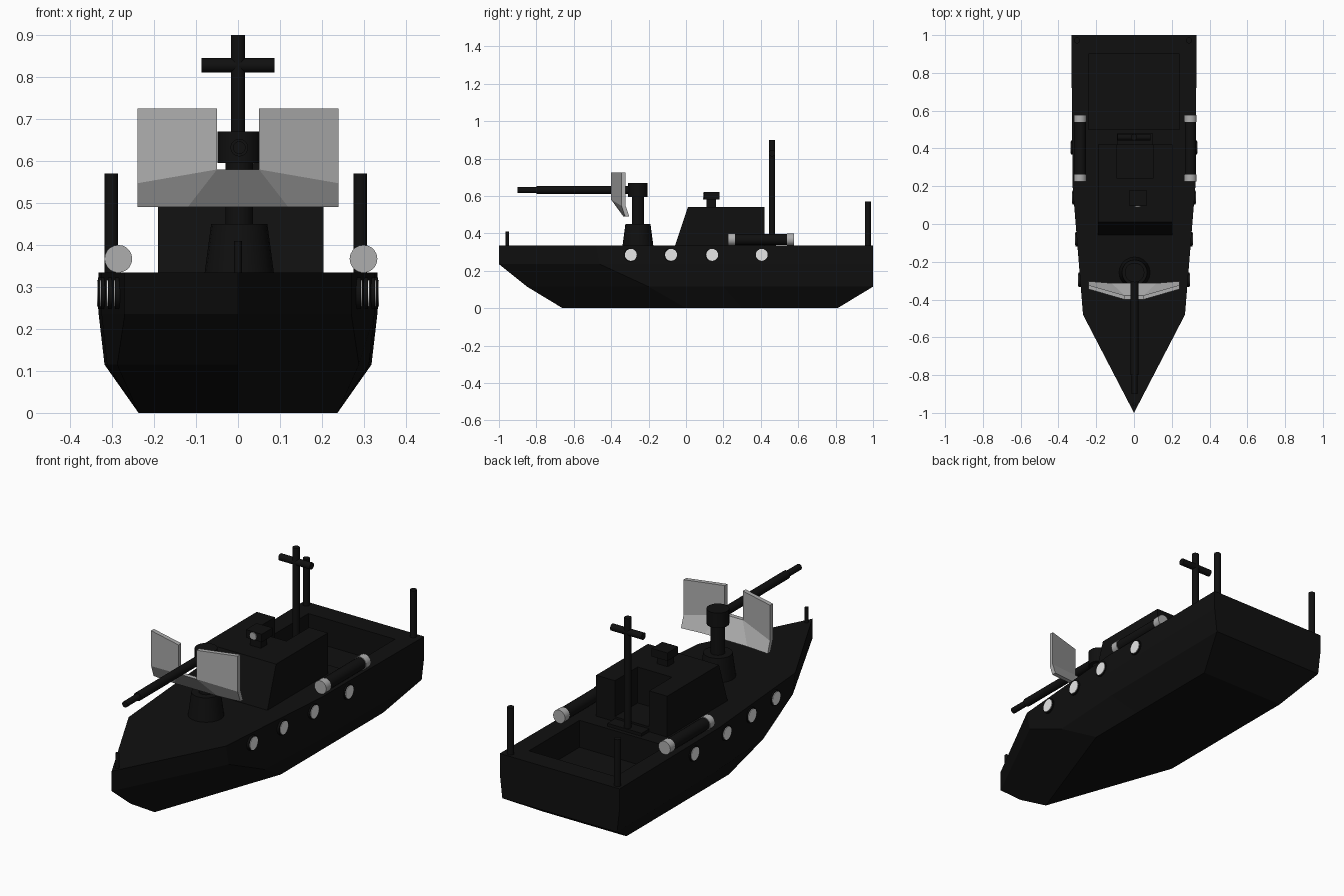
import bpy, bmesh, math
from mathutils import Vector

if "Cube" in bpy.data.objects:
    bpy.data.objects.remove(bpy.data.objects["Cube"])


def material(name, v):
    m = bpy.data.materials.new(name)
    m.diffuse_color = (v, v, v, 1)
    m.use_nodes = True
    m.node_tree.nodes["Principled BSDF"].inputs["Base Color"].default_value = m.diffuse_color
    return m


BLACK = material("black paint", 0.005)
GREY = material("light grey metal", 0.42)
WHITE = material("white glass", 0.8)


def make(name, verts, faces, mat):
    me = bpy.data.meshes.new(name)
    me.from_pydata(verts, [], faces)
    bm = bmesh.new()
    bm.from_mesh(me)
    bmesh.ops.recalc_face_normals(bm, faces=bm.faces)
    bm.to_mesh(me)
    bm.free()
    me.materials.append(mat)
    ob = bpy.data.objects.new(name, me)
    bpy.context.collection.objects.link(ob)
    return ob


def loft(name, rings, mat):
    """Closed solid through rings of equal point count."""
    n = len(rings[0])
    verts = [p for r in rings for p in r]
    faces = [list(range(n)), list(range(n * (len(rings) - 1), n * len(rings)))]
    for k in range(len(rings) - 1):
        for i in range(n):
            j = (i + 1) % n
            faces.append([k * n + i, k * n + j, k * n + n + j, k * n + n + i])
    return make(name, verts, faces, mat)


def box(name, x0, x1, y0, y1, z0, z1, mat=BLACK):
    return loft(name, [[(x0, y0, z), (x1, y0, z), (x1, y1, z), (x0, y1, z)]
                       for z in (z0, z1)], mat)


def rod(name, a, b, r1, r2=None, mat=BLACK, n=20):
    """Cylinder or cone between two points."""
    a, b = Vector(a), Vector(b)
    q = (b - a).to_track_quat('Z', 'Y')
    rings = []
    for c, r in ((a, r1), (b, r1 if r2 is None else r2)):
        rings.append([c + q @ Vector((r * math.cos(t), r * math.sin(t), 0))
                      for t in (2 * math.pi * i / n for i in range(n))])
    ob = loft(name, rings, mat)
    bpy.ops.object.select_all(action='DESELECT')
    ob.select_set(True)
    bpy.context.view_layer.objects.active = ob
    bpy.ops.object.shade_smooth_by_angle()
    return ob


def cut(target, cutter):
    m = target.modifiers.new("cut", 'BOOLEAN')
    m.operation = 'DIFFERENCE'
    m.object = cutter
    m.solver = 'EXACT'
    cutter.hide_render = True
    cutter.hide_viewport = True
    cutter.display_type = 'WIRE'


# Hull: each level is z, bow y, then (y, half width) stations to the stern
levels = [
    (0.0, -0.66, [(0.0, 0.237), (0.3, 0.237), (0.81, 0.237)]),
    (0.115, -0.85, [(-0.2, 0.288), (0.2, 0.312), (1.0, 0.318)]),
    (0.235, -1.0, [(-0.46, 0.27), (0.2, 0.325), (1.0, 0.332)]),
    (0.335, -1.0, [(-0.48, 0.27), (0.2, 0.325), (1.0, 0.332)]),
]
rings = []
for z, bow, side in levels:
    rings.append([(0, bow, z)] + [(w, y, z) for y, w in side]
                 + [(-w, y, z) for y, w in reversed(side)])
hull = loft("hull", rings, BLACK)
cut(hull, box("cockpit_cutter", -0.24, 0.24, 0.5, 0.9, 0.2, 0.5))

# Cabin with sloped front and a companionway slot at the back
prof = [(-0.06, 0.33), (0.01, 0.54), (0.42, 0.54), (0.42, 0.33)]
cabin = loft("cabin", [[(x, y, z) for y, z in prof] for x in (-0.19, 0.204)], BLACK)
cut(cabin, box("companionway_cutter", -0.09, 0.1, 0.24, 0.5, 0.36, 0.6))
box("companionway_step", -0.09, 0.1, 0.42, 0.48, 0.33, 0.35)

# Searchlight on the roof
box("searchlight_foot", -0.01, 0.05, 0.11, 0.16, 0.535, 0.585)
box("searchlight_body", -0.023, 0.065, 0.095, 0.18, 0.58, 0.62)
rod("searchlight_lens", (0.02, 0.096, 0.6), (0.02, 0.09, 0.6), 0.018, mat=GREY)

# Mast, stern posts and bow staff
rod("mast", (0, 0.46, 0.33), (0, 0.46, 0.9), 0.017)
rod("mast_crossbar", (-0.087, 0.46, 0.828), (0.087, 0.46, 0.828), 0.017)
for x in (-0.302, 0.291):
    rod("stern_post", (x, 0.972, 0.33), (x, 0.972, 0.57), 0.016)
rod("bow_staff", (0, -0.955, 0.33), (0, -0.955, 0.41), 0.009)

# Side tubes with light end caps
for x in (-0.285, 0.299):
    rod("side_tube", (x, 0.25, 0.367), (x, 0.56, 0.367), 0.03)
    for y in (0.225, 0.54):
        rod("tube_cap", (x, y, 0.367), (x, y + 0.038, 0.367), 0.033, mat=GREY)

# Portholes
for s in (-1, 1):
    for y, w in ((-0.295, 0.293), (-0.08, 0.31), (0.14, 0.326), (0.405, 0.333)):
        rod("porthole_frame", (s * (w - 0.04), y, 0.285), (s * w, y, 0.285), 0.038)
        rod("porthole_glass", (s * (w - 0.01), y, 0.285), (s * (w + 0.003), y, 0.285),
            0.032, mat=WHITE)

# Deck gun
gy = -0.257
rod("gun_pedestal", (0.003, gy, 0.33), (0.003, gy, 0.45), 0.083, 0.067)
rod("gun_column", (0.003, gy, 0.44), (0.003, gy, 0.61), 0.033)
rod("gun_head", (0.003, gy, 0.595), (0.003, gy, 0.67), 0.052)
rod("gun_barrel", (0.003, -0.25, 0.632), (0.003, -0.8, 0.632), 0.021)
rod("gun_muzzle", (0.003, -0.79, 0.632), (0.003, -0.9, 0.632), 0.015)

# Gun shield: two swept panels joined by a sloped lower plate
half = [(0.05, -0.4, 0.725), (0.24, -0.345, 0.725), (0.24, -0.345, 0.547),
        (0.05, -0.4, 0.58), (0.24, -0.325, 0.49), (0.12, -0.335, 0.49)]
verts = half + [(-x, y, z) for x, y, z in half]
faces = [(0, 3, 2, 1), (3, 5, 4, 2), (6, 7, 8, 9), (9, 8, 10, 11), (3, 9, 11, 5)]
n = len(verts)
back = [(x, y + 0.022, z) for x, y, z in verts]
edges = {}
for f in faces:
    for a, b in zip(f, f[1:] + f[:1]):
        key = tuple(sorted((a, b)))
        edges[key] = edges.get(key, 0) + 1
rim = [(a, b, b + n, a + n) for (a, b), c in edges.items() if c == 1]
make("gun_shield", verts + back,
     faces + [tuple(i + n for i in f) for f in faces] + rim, GREY)
